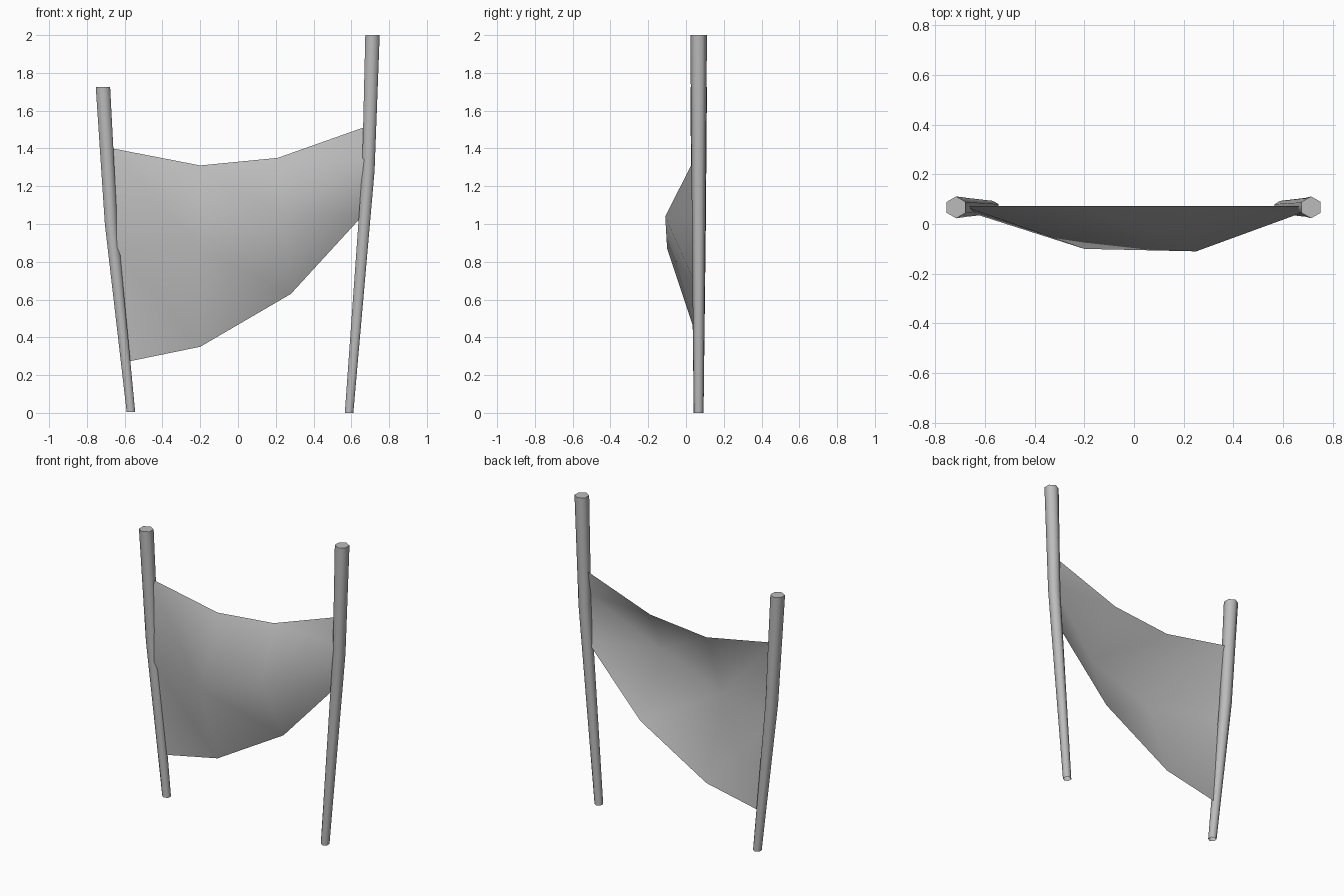
import bpy, bmesh, math

cube = bpy.data.objects.get("Cube")
if cube:
    bpy.data.objects.remove(cube, do_unlink=True)

POLE_Y = 0.067

grey = bpy.data.materials.new("plain_grey")
grey.use_nodes = True
grey.diffuse_color = (0.5, 0.5, 0.5, 1)
grey.node_tree.nodes["Principled BSDF"].inputs["Base Color"].default_value = (0.5, 0.5, 0.5, 1)


def finish(name, bm, angle):
    """Turn a bmesh into a named, smooth-shaded object."""
    mesh = bpy.data.meshes.new(name)
    bm.to_mesh(mesh)
    bm.free()
    mesh.materials.append(grey)
    obj = bpy.data.objects.new(name, mesh)
    bpy.context.collection.objects.link(obj)
    bpy.ops.object.select_all(action='DESELECT')
    obj.select_set(True)
    bpy.context.view_layer.objects.active = obj
    bpy.ops.object.shade_smooth_by_angle(angle=math.radians(angle))


def pole(name, path):
    """Bent six-sided pole through (x, z, radius) stations, open at the foot."""
    bm = bmesh.new()
    rings = []
    for x, z, r in path:
        angles = [math.radians(30 + 60 * i) for i in range(6)]
        rings.append([bm.verts.new((x + r * math.cos(a), POLE_Y + r * math.sin(a), z))
                      for a in angles])
    for low, high in zip(rings, rings[1:]):
        for i in range(6):
            j = (i + 1) % 6
            bm.faces.new((low[i], low[j], high[j], high[i]))
    bm.faces.new(rings[-1])
    finish(name, bm, 65)


# Two leaning poles, thicker towards the top
pole("right_pole", [(-0.567, 0.005, 0.026), (-0.672, 1.0, 0.038), (-0.715, 1.725, 0.044)])
pole("left_pole", [(0.588, 0.0, 0.026), (0.690, 1.28, 0.038), (0.712, 2.0, 0.044)])

# Sagging cloth: rows from bottom to top, stretched between the poles
rows = [
    [(-0.59, 0.073, 0.27), (-0.2, 0.073, 0.35), (0.28, 0.073, 0.63), (0.665, 0.073, 1.05)],
    [(-0.67, 0.05, 0.88), (-0.2, -0.10, 0.87), (0.25, -0.11, 1.04), (0.68, 0.047, 1.35)],
    [(-0.69, 0.073, 1.405), (-0.2, 0.073, 1.31), (0.21, 0.073, 1.35), (0.69, 0.073, 1.52)],
]
bm = bmesh.new()
grid = [[bm.verts.new(p) for p in row] for row in rows]
for low, high in zip(grid, grid[1:]):
    for i in range(3):
        bm.faces.new((low[i], low[i + 1], high[i]))
        bm.faces.new((low[i + 1], high[i + 1], high[i]))
finish("cloth", bm, 180)
